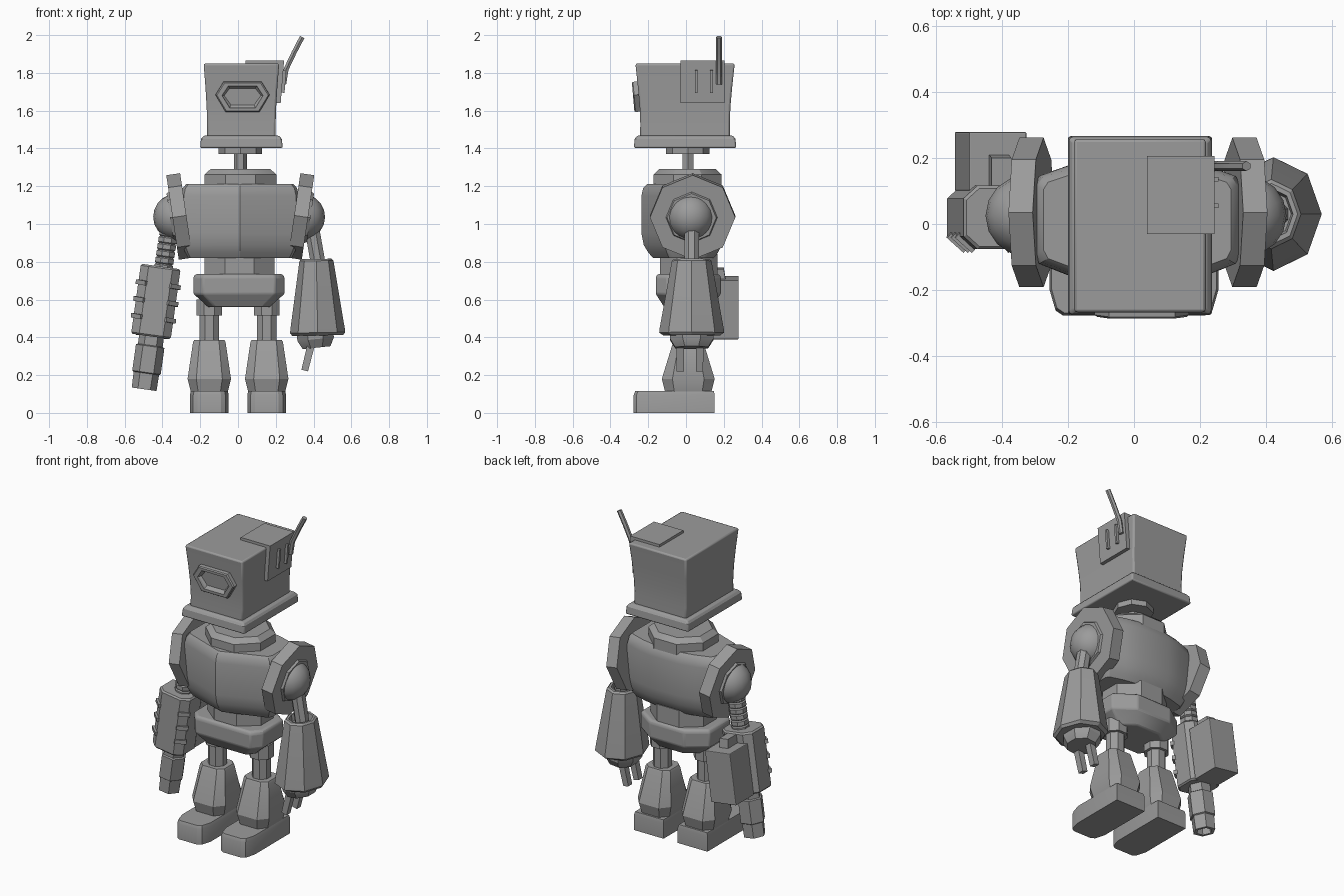
import bpy, bmesh, math
from math import radians, pi

if "Cube" in bpy.data.objects:
    bpy.data.objects.remove(bpy.data.objects["Cube"])

grey = bpy.data.materials.new("metal grey")
grey.diffuse_color = (0.33, 0.33, 0.33, 1)
grey.use_nodes = True
grey.node_tree.nodes["Principled BSDF"].inputs["Base Color"].default_value = grey.diffuse_color


def finish(ob, bevel=0.0, smooth=True):
    """Give the part its material, bevel and shading."""
    ob.data.materials.append(grey)
    bpy.ops.object.select_all(action='DESELECT')
    ob.select_set(True)
    bpy.context.view_layer.objects.active = ob
    if bevel:
        m = ob.modifiers.new("bevel", 'BEVEL')
        m.width, m.segments, m.limit_method = bevel, 2, 'ANGLE'
        m.angle_limit = radians(32)
        m.use_clamp_overlap = True
    if smooth:
        bpy.ops.object.shade_smooth_by_angle()
    return ob


def loft(name, outline, rows, loc=(0, 0, 0), rot=(0, 0, 0), bevel=0.0, smooth=True):
    """Stack scaled copies of an outline; rows are (z, scale x, scale y)."""
    bm = bmesh.new()
    rings = [[bm.verts.new((x * sx, y * sy, z)) for x, y in outline] for z, sx, sy in rows]
    n = len(outline)
    for a, b in zip(rings, rings[1:]):
        for i in range(n):
            bm.faces.new((a[i], a[(i + 1) % n], b[(i + 1) % n], b[i]))
    bm.faces.new(rings[0][::-1])
    bm.faces.new(rings[-1])
    bmesh.ops.recalc_face_normals(bm, faces=bm.faces)
    me = bpy.data.meshes.new(name)
    bm.to_mesh(me)
    bm.free()
    ob = bpy.data.objects.new(name, me)
    bpy.context.collection.objects.link(ob)
    ob.location, ob.rotation_euler = loc, rot
    return finish(ob, bevel, smooth)


def ngon(n, phase=0.0):
    return [(math.cos(2 * pi * i / n + phase), math.sin(2 * pi * i / n + phase)) for i in range(n)]


def both(half):
    """Mirror a half outline (x > 0, front to back) across x."""
    return half + [(-x, y) for x, y in reversed(half) if x > 0]


SQUARE = [(-1, -1), (1, -1), (1, 1), (-1, 1)]
OCT = ngon(8)
OCT_FLAT = ngon(8, pi / 8)
HEX = ngon(6)
CHAMFER = both([(0.6, -1), (1, -0.6), (1, 0.6), (0.6, 1)])

# head: flared box on a bevelled base plate
loft("head", SQUARE, [(1.45, .181, .238), (1.53, .181, .237), (1.62, .184, .24),
                      (1.72, .19, .249), (1.85, .2, .263)], (.018, -.005, 0), bevel=.01)
loft("head_base", SQUARE, [(1.403, .219, .271), (1.45, .214, .267), (1.468, .2, .254)],
     (.018, -.005, 0), bevel=.008)

# face opening: raised frame with recessed floor
loft("face_frame", [(-.143, .01), (-.1, .08), (.1, .08), (.143, .01), (.09, -.08), (-.09, -.08)],
     [(-.02, 1, 1), (.024, 1, 1), (.03, .95, .93), (.03, .76, .72), (.018, .74, .68), (.006, .68, .55)],
     (.024, -.25, 1.675), (radians(95), 0, 0), smooth=False)

# folded plate over the head's top and side, with two ribs
loft("head_plate", [(.04, 1.84), (.04, 1.866), (.244, 1.866), (.226, 1.64), (.19, 1.64), (.2, 1.84)],
     [(-.205, 1, 1), (.03, 1, 1)], rot=(pi / 2, 0, 0), smooth=False)
for y in (.055, .135):
    loft("head_plate_rib", SQUARE, [(-.06, .012, .007), (.06, .012, .007)],
         (.239, y, 1.755), (0, radians(4.5), 0), smooth=False)

# bent antenna
cu = bpy.data.curves.new("antenna", 'CURVE')
cu.dimensions = '3D'
cu.bevel_depth, cu.bevel_resolution, cu.use_fill_caps = .015, 1, True
sp = cu.splines.new('POLY')
path = [(.242, .175, 1.74), (.255, .175, 1.82), (.298, .175, 1.91), (.34, .175, 1.99)]
sp.points.add(len(path) - 1)
for p, co in zip(sp.points, path):
    p.co = (*co, 1)
ant = bpy.data.objects.new("antenna", cu)
bpy.context.collection.objects.link(ant)
ant.select_set(True)
bpy.context.view_layer.objects.active = ant
bpy.ops.object.select_all(action='DESELECT')
ant.select_set(True)
bpy.ops.object.convert(target='MESH')
finish(bpy.context.view_layer.objects.active)

# neck
loft("neck_plate", OCT, [(1.37, .115, .115), (1.41, .115, .115)], (.013, .01, 0))
loft("neck_post", HEX, [(1.26, .034, .034), (1.38, .034, .034)], (.013, .01, 0))
loft("collar", OCT_FLAT, [(1.19, .206, .195), (1.262, .206, .195), (1.29, .172, .163)], (.013, .008, 0))

# torso with a front keel, waist and pelvis
loft("torso", both([(0, -.236), (.3, -.12), (.315, -.09), (.315, .12), (.3, .145), (.2, .18), (.1, .2)]),
     [(.82, .87, .74), (.85, .92, .85), (.89, .97, .95), (.95, 1, 1), (1.15, .99, 1),
      (1.19, .96, .96), (1.212, .9, .87)], (.01, 0, 0))
loft("waist", OCT_FLAT, [(.71, .2, .165), (.84, .2, .165)], (.008, .015, 0))
loft("pelvis", both([(.19, -.16), (.241, -.1), (.241, .1), (.12, .185)]),
     [(.56, .68, .72), (.575, .74, .78), (.63, 1, 1), (.72, 1, 1), (.735, .95, .94)],
     (.005, 0, 0), bevel=.008)

for s, side in ((-1, "left"), (1, "right")):
    x = .152 * s
    # leg and foot
    loft(side + "_hip_cuff", OCT_FLAT, [(.515, .074, .074), (.6, .074, .074)], (x, .015, 0))
    loft(side + "_thigh", OCT_FLAT, [(.34, .056, .056), (.6, .056, .056)], (x, .015, 0))
    loft(side + "_shin", CHAMFER, [(.1, .096, .12), (.12, .1, .125), (.18, .115, .14),
                                   (.375, .086, .08), (.386, .08, .074)], (x, .012, 0))
    loft(side + "_foot", both([(.062, -.277), (.085, -.262), (.103, -.2), (.103, .152)]),
         [(0, 1, 1), (.095, 1, 1), (.115, .95, .97)], (x, 0, 0))
    # tilted shoulder pad with socket ring, and ball joint
    px = .012 + .322 * s
    tilt = (0, s * (pi / 2 + radians(8.4)), 0)
    loft(side + "_shoulder_pad", OCT, [(-.037, .226, .226), (.037, .226, .226)], (px, .035, 1.04), tilt)
    loft(side + "_shoulder_socket", OCT, [(.02, .145, .145), (.05, .13, .13)], (px, .03, 1.04), tilt)
    bpy.ops.mesh.primitive_uv_sphere_add(segments=16, ring_count=10, radius=.122,
                                         location=(.006 + .333 * s, .025, 1.038))
    ball = bpy.context.object
    ball.name = side + "_shoulder_ball"
    finish(ball)

# right arm: rod, flared forearm with open cuff, wrist and two fingers
loft("right_upper_arm", OCT_FLAT, [(-.22, .042, .042), (.1, .042, .042)],
     (.405, .03, .9), (0, radians(-10), 0))
arm_tilt = (0, radians(-4), 0)
loft("right_forearm", OCT, [(-.395, .135, .15), (-.38, .146, .172), (-.36, .144, .17), (0, .09, .105),
                            (.01, .08, .093), (.01, .066, .078), (-.03, .06, .07)],
     (.415, .03, .805), (0, radians(-1), 0))
loft("right_wrist", OCT_FLAT, [(-.075, .08, .095), (-.03, .105, .125), (.03, .105, .125)],
     (.408, .03, .42), (0, radians(-6), 0))
for y in (-.03, .072):
    loft("right_finger", SQUARE, [(-.14, .018, .019), (.02, .02, .02)],
         (.387, y, .36), (0, radians(14), 0), smooth=False)

# left arm: ribbed hose
lean = (0, radians(8), 0)
for i in range(6):
    loft("left_hose_ring", OCT_FLAT, [(-.02, .044, .044), (-.012, .053, .053), (.012, .053, .053), (.02, .044, .044)],
         (-.367 - .0055 * i, .025, .95 - .036 * i), lean)
# left forearm casing, side slats and rear box
fore = (-.435, .02, .59)
loft("left_forearm", CHAMFER, [(-.187, .098, .088), (-.178, .106, .096), (.178, .106, .096), (.187, .098, .088)],
     fore, lean)
for s in (-1, 1):
    for h in (-.09, 0, .09):
        slat = loft("left_forearm_slat", SQUARE, [(-.012, .034, .016), (.012, .034, .016)], smooth=False)
        dx = .084 * s
        slat.location = (fore[0] + dx * math.cos(lean[1]) + h * math.sin(lean[1]), -.052,
                         fore[2] + h * math.cos(lean[1]) - dx * math.sin(lean[1]))
        slat.rotation_euler = (0, lean[1], s * radians(42))
loft("left_rear_box", [(-.085, .08), (.09, .08), (.09, .258), (-.085, .258)],
     [(-.165, 1, 1), (.15, 1, 1)], (-.435, .02, .565), lean, smooth=False, bevel=.004)
loft("left_box_hinge", SQUARE, [(-.03, .03, .06), (.03, .03, .05)], (-.405, .15, .735), lean, smooth=False)
# left barrel: collar, body and hollow tip
loft("left_barrel", HEX, [(.29, .066, .066), (.235, .066, .066), (.23, .076, .076), (.09, .076, .076),
                          (.085, .068, .068), (0, .066, .066), (0, .046, .046), (.06, .044, .044)],
     (-.497, .03, .125), lean)
